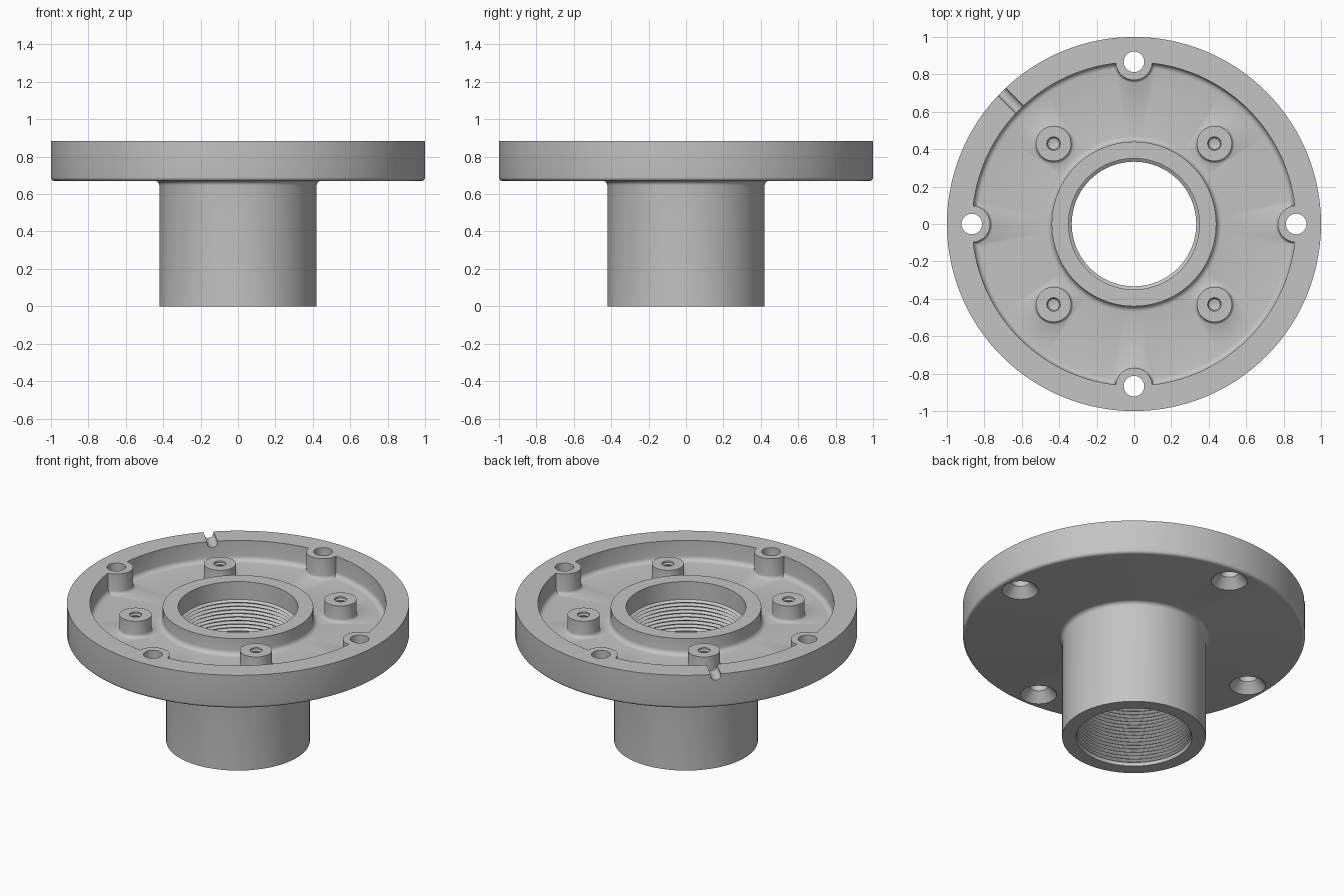
import bpy
import bmesh
from math import sin, cos, pi, radians
from mathutils import Matrix, Vector

cube = bpy.data.objects.get("Cube")
if cube:
    bpy.data.objects.remove(cube, do_unlink=True)

# Main heights and radii
TOP, FLOOR, UNDER = 0.885, 0.755, 0.67
BOSS_TOP = 0.86
BORE, MINOR = 0.35, 0.333


def arc(r, z, radius, start, end, steps=5):
    """Points of a fillet in the (radius, height) plane."""
    angles = [radians(start + (end - start) * i / steps) for i in range(steps + 1)]
    return [(r + radius * cos(a), z + radius * sin(a)) for a in angles]


def thread(major, minor, high, low, turns):
    """Saw-tooth thread profile running downwards."""
    pitch = (high - low) / turns
    points = []
    for i in range(turns):
        points += [(major, high - i * pitch), (minor, high - (i + 0.5) * pitch)]
    return points


def lathe(bm, profile, x=0, y=0, segments=48):
    """Spin a profile round a vertical axis; rings close unless they meet the axis."""
    rings = []
    for r, z in profile:
        if r == 0:
            rings.append([bm.verts.new((x, y, z))] * segments)
        else:
            rings.append([bm.verts.new((x + r * cos(2 * pi * k / segments),
                                        y + r * sin(2 * pi * k / segments), z))
                          for k in range(segments)])
    pairs = list(zip(rings, rings[1:]))
    if profile[0][0] > 0:
        pairs.append((rings[-1], rings[0]))
    for a, b in pairs:
        for k in range(segments):
            n = (k + 1) % segments
            corners = list(dict.fromkeys((a[k], a[n], b[n], b[k])))
            bm.faces.new(corners)


def finish(bm, name):
    bmesh.ops.recalc_face_normals(bm, faces=bm.faces[:])
    mesh = bpy.data.meshes.new(name)
    bm.to_mesh(mesh)
    bm.free()
    obj = bpy.data.objects.new(name, mesh)
    bpy.context.collection.objects.link(obj)
    return obj


def combine(target, tool, operation):
    """Apply a boolean and discard its tool."""
    tool.hide_render = True
    mod = target.modifiers.new(tool.name, 'BOOLEAN')
    mod.operation = operation
    mod.solver = 'EXACT'
    mod.object = tool
    bpy.ops.object.select_all(action='DESELECT')
    bpy.context.view_layer.objects.active = target
    target.select_set(True)
    bpy.ops.object.modifier_apply(modifier=mod.name)
    bpy.data.objects.remove(tool, do_unlink=True)


def post(r, top):
    """Round post with a flared foot sunk into the floor."""
    foot = arc(r + 0.022, FLOOR + 0.02, 0.022, -90, -180)
    return [(0, 0.72), (r + 0.022, 0.72)] + foot + [(r, top), (0, top)]


pad_spots = [(0.867, 0), (0, 0.867), (-0.867, 0), (0, -0.867)]
boss_spots = [(sx * 0.43, sy * 0.43) for sx in (-1, 1) for sy in (-1, 1)]

# Flange, tube, recess, centre ring and threaded bore as one turned body
bm = bmesh.new()
profile = [(0.42, 0)]
profile += arc(0.445, UNDER - 0.025, 0.025, 180, 90)
profile += arc(0.98, UNDER + 0.02, 0.02, -90, 0)
profile += [(1, TOP), (0.865, TOP)]
profile += arc(0.835, FLOOR + 0.03, 0.03, 0, -90)
profile += arc(0.47, FLOOR + 0.03, 0.03, -90, -180)
profile += [(0.44, BOSS_TOP), (BORE, BOSS_TOP)]
profile += thread(BORE, MINOR, 0.745, 0.01, 32) + [(MINOR + 0.005, 0)]
lathe(bm, profile, segments=128)
flange = finish(bm, "threaded_flange")

# Screw pads at the rim and short bosses on the floor
bm = bmesh.new()
for x, y in pad_spots:
    lathe(bm, post(0.098, TOP), x, y)
for x, y in boss_spots:
    lathe(bm, post(0.094, BOSS_TOP), x, y)
combine(flange, finish(bm, "posts"), 'UNION')

# Countersunk through holes, blind threaded holes and the rim groove
bm = bmesh.new()
countersink = [(0, 0.6), (0.106, 0.6), (0.106, UNDER), (0.055, 0.728),
               (0.055, 0.95), (0, 0.95)]
for x, y in pad_spots:
    lathe(bm, countersink, x, y)
blind = [(0, 0.95), (0.036, 0.95)] + thread(0.036, 0.029, 0.85, 0.73, 6) + [(0, 0.73)]
for x, y in boss_spots:
    lathe(bm, blind, x, y, 24)
outward = Vector((-1, 1, 0)).normalized()
turn = outward.to_track_quat('Z', 'Y').to_matrix().to_4x4()
place = Matrix.Translation(outward * 0.95 + Vector((0, 0, TOP - 0.008)))
bmesh.ops.create_cone(bm, cap_ends=True, segments=32, radius1=0.031, radius2=0.031,
                      depth=0.3, matrix=place @ turn)
combine(flange, finish(bm, "holes"), 'DIFFERENCE')

# Plain grey metal
grey = bpy.data.materials.new("grey_metal")
grey.use_nodes = True
colour = (0.55, 0.55, 0.55, 1)
grey.diffuse_color = colour
grey.node_tree.nodes["Principled BSDF"].inputs["Base Color"].default_value = colour
flange.data.materials.clear()
flange.data.materials.append(grey)
for face in flange.data.polygons:
    face.material_index = 0

bpy.ops.object.shade_smooth_by_angle(angle=radians(30))
